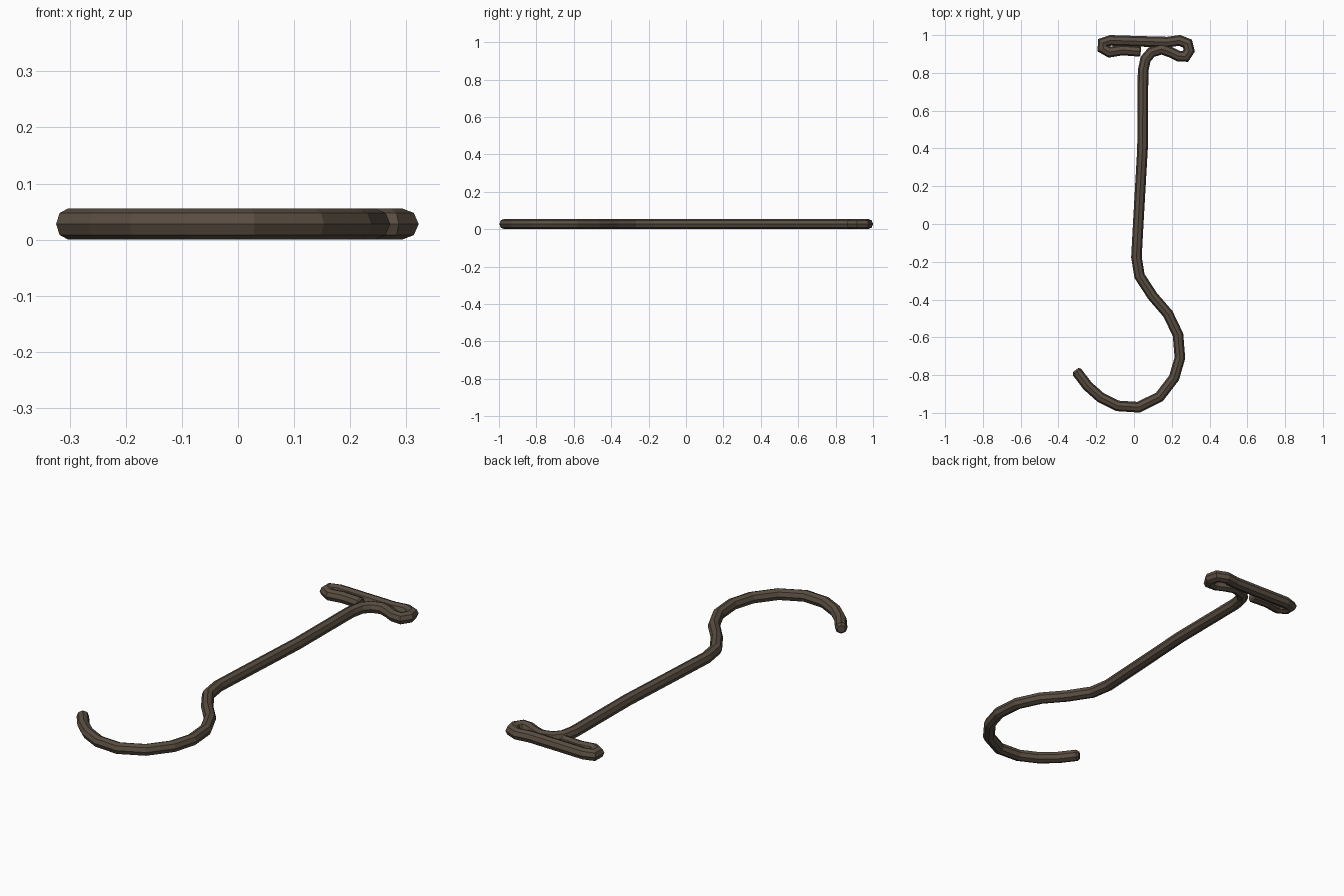
import bpy, bmesh, math
from mathutils import Vector

if "Cube" in bpy.data.objects:
    bpy.data.objects.remove(bpy.data.objects["Cube"])

R = 0.028      # rod radius
SIDES = 8

# Centre line of the bent rod, from hook tip to the end of the handle loop
hook = [(-.302, -.783), (-.246, -.857), (-.177, -.918), (-.087, -.963), (.024, -.970),
        (.135, -.915), (.212, -.815), (.243, -.709), (.233, -.587), (.18, -.476),
        (.098, -.381), (.029, -.275), (.013, -.175)]
shank = [(.024, .03), (.045, .397), (.048, .81)]
handle = [(.061, .873), (.093, .91), (.146, .926), (.193, .910), (.235, .889),
          (.272, .887), (.292, .918), (.283, .955), (.241, .972), (.177, .963),
          (.03, .967), (-.124, .972), (-.165, .960), (-.165, .930), (-.13, .910),
          (-.061, .921), (.03, .914)]
path = [Vector((x, y, R)) for x, y in hook + shank + handle]


def sweep(name, pts, radius):
    bm = bmesh.new()
    dirs = [(b - a).normalized() for a, b in zip(pts, pts[1:])]
    rings = []

    def ring(c, side, scale, miter=1.0):
        vs = []
        for k in range(SIDES):
            a = math.tau * k / SIDES
            off = side * math.cos(a) * miter + Vector((0, 0, math.sin(a)))
            vs.append(bm.verts.new(c + off * radius * scale))
        rings.append(vs)

    for i, p in enumerate(pts):
        d0, d1 = dirs[max(i - 1, 0)], dirs[min(i, len(dirs) - 1)]
        t = (d0 + d1).normalized()
        side = Vector((t.y, -t.x, 0))
        miter = min(1 / max(t.dot(d1), 0.6), 1.15)
        # small bevelled ring at each cut end
        if i == 0:
            ring(p - t * 0.012, side, 0.65)
        ring(p, side, 1.0, miter)
        if i == len(pts) - 1:
            ring(p + t * 0.006, side, 0.75)
    for a, b in zip(rings, rings[1:]):
        for k in range(SIDES):
            n = (k + 1) % SIDES
            bm.faces.new((a[k], a[n], b[n], b[k]))
    bm.faces.new(rings[0])
    bm.faces.new(rings[-1])
    bmesh.ops.recalc_face_normals(bm, faces=bm.faces)
    mesh = bpy.data.meshes.new(name)
    bm.to_mesh(mesh)
    bm.free()
    ob = bpy.data.objects.new(name, mesh)
    bpy.context.collection.objects.link(ob)
    return ob


# Whole hook: one continuous bent rod
rod = sweep("bent_rod_hook", path, R)
mat = bpy.data.materials.new("dark_iron")
mat.diffuse_color = (0.1, 0.075, 0.053, 1)
mat.use_nodes = True
mat.node_tree.nodes["Principled BSDF"].inputs["Base Color"].default_value = mat.diffuse_color
rod.data.materials.append(mat)
